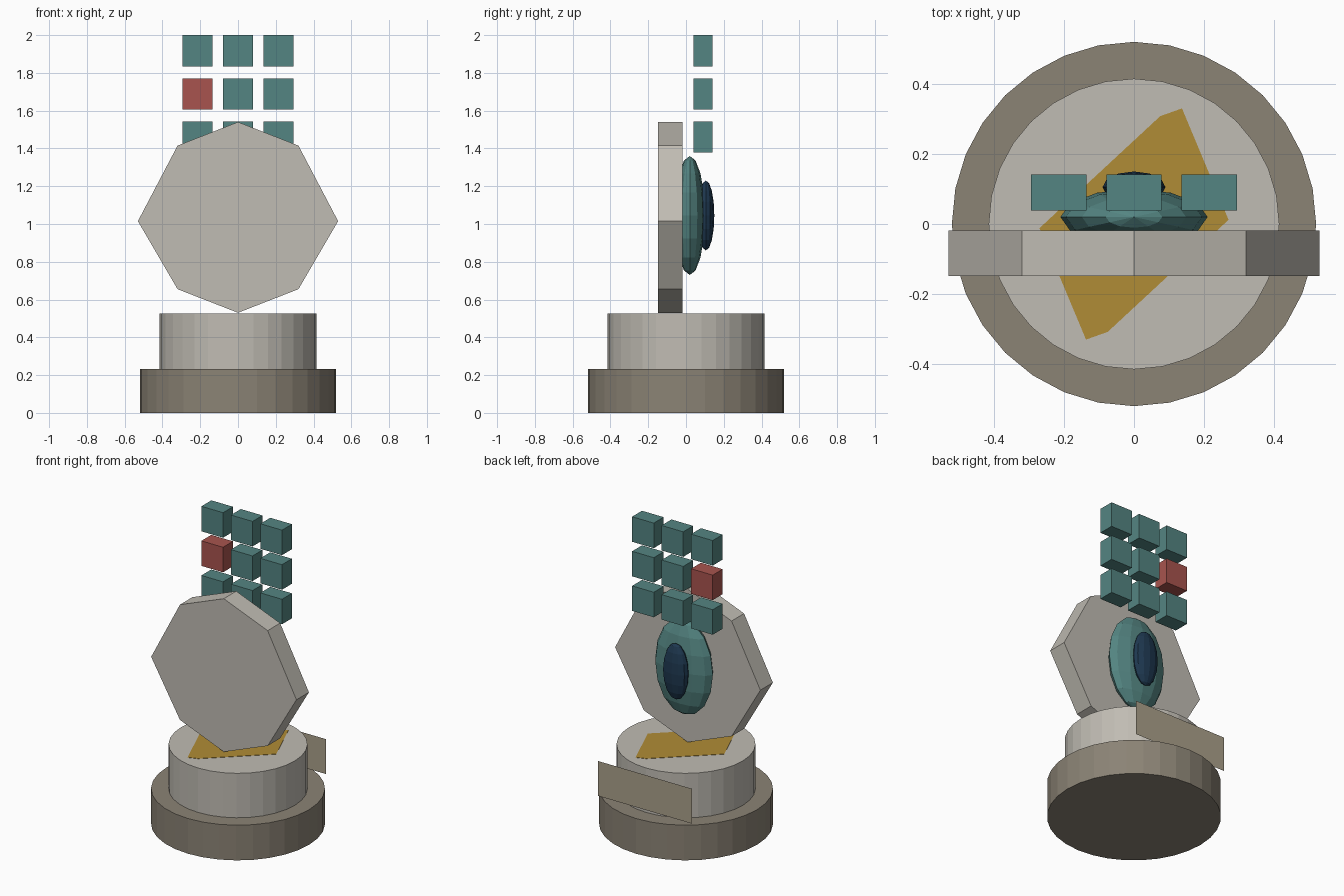
import bpy, bmesh, math
from mathutils import Matrix

if "Cube" in bpy.data.objects:
    bpy.data.objects.remove(bpy.data.objects["Cube"])


def colour(name, r, g, b):
    """Flat material from 0-255 sRGB."""
    m = bpy.data.materials.new(name)
    lin = [((c / 255 + 0.055) / 1.055) ** 2.4 for c in (r, g, b)]
    m.diffuse_color = (*lin, 1)
    m.use_nodes = True
    m.node_tree.nodes["Principled BSDF"].inputs["Base Color"].default_value = m.diffuse_color
    return m


stone = colour("pale stone", 192, 188, 179)
dark_stone = colour("dark stone", 139, 131, 117)
teal = colour("teal", 84, 133, 130)
red = colour("red", 168, 84, 78)
navy = colour("navy", 30, 56, 80)
gold = colour("gold", 176, 140, 54)
tan = colour("tan", 170, 160, 138)


def finish(name, bm, mat):
    me = bpy.data.meshes.new(name)
    bm.to_mesh(me)
    bm.free()
    me.materials.append(mat)
    ob = bpy.data.objects.new(name, me)
    bpy.context.collection.objects.link(ob)
    return ob


def drum(name, radius, z0, z1, mat):
    bm = bmesh.new()
    bmesh.ops.create_cone(bm, cap_ends=True, segments=32, radius1=radius, radius2=radius,
                          depth=z1 - z0, matrix=Matrix.Translation((0, 0, (z0 + z1) / 2)))
    return finish(name, bm, mat)


def block(name, centre, size, mat):
    bm = bmesh.new()
    bmesh.ops.create_cube(bm, size=1, matrix=Matrix.Translation(centre) @ Matrix.Diagonal((*size, 1)))
    return finish(name, bm, mat)


def ellipsoid(name, centre, radii, mat):
    bm = bmesh.new()
    bmesh.ops.create_uvsphere(bm, u_segments=12, v_segments=8, radius=1,
                              matrix=Matrix.Translation(centre) @ Matrix.Diagonal((*radii, 1)))
    return finish(name, bm, mat)


def prism(name, points, offset, mat):
    """Extrude a flat outline along an offset vector (None = single sheet)."""
    bm = bmesh.new()
    f = bm.faces.new([bm.verts.new(p) for p in points])
    if offset:
        ext = bmesh.ops.extrude_face_region(bm, geom=[f], use_keep_orig=True)
        bmesh.ops.translate(bm, vec=offset,
                            verts=[v for v in ext["geom"] if isinstance(v, bmesh.types.BMVert)])
        bmesh.ops.recalc_face_normals(bm, faces=bm.faces)
    return finish(name, bm, mat)


# stepped pedestal
drum("base", 0.52, 0, 0.232, dark_stone)
drum("pedestal", 0.415, 0.232, 0.525, stone)

# gold inlay on the pedestal top, point-symmetric outline
half = [(0.137, 0.33), (0.075, 0.308), (-0.27, -0.012)]
outline = half + [(-x, -y) for x, y in half]
prism("gold_inlay", [(x, y, 0.524) for x, y in outline], (0, 0, 0.003), gold)

# thin plaque at the back of the pedestal
prism("back_plaque", [(0.342, 0.428, 0.255), (-0.342, 0.428, 0.255),
                      (-0.342, 0.428, 0.485), (0.342, 0.428, 0.485)], None, tan)

# upright eight-sided slab
right = [(0, 0.53), (0.32, 0.655), (0.53, 1.015), (0.32, 1.415), (0, 1.54)]
ring = right + [(-x, z) for x, z in right[-2:0:-1]]
prism("octagon_slab", [(x, -0.148, z) for x, z in ring], (0, 0.13, 0), stone)

# domed boss and its dark centre
ellipsoid("boss", (0, 0.02, 1.045), (0.21, 0.08, 0.315), teal)
ellipsoid("boss_centre", (0, 0.105, 1.045), (0.09, 0.045, 0.185), navy)

# floating grid of blocks, one red
for row in range(3):
    for col in range(3):
        odd = row == 1 and col == 0
        block(f"grid_block_{row}_{col}", (-0.215 + 0.215 * col, 0.09, 1.461 + 0.228 * row),
              (0.158, 0.103, 0.165), red if odd else teal)
